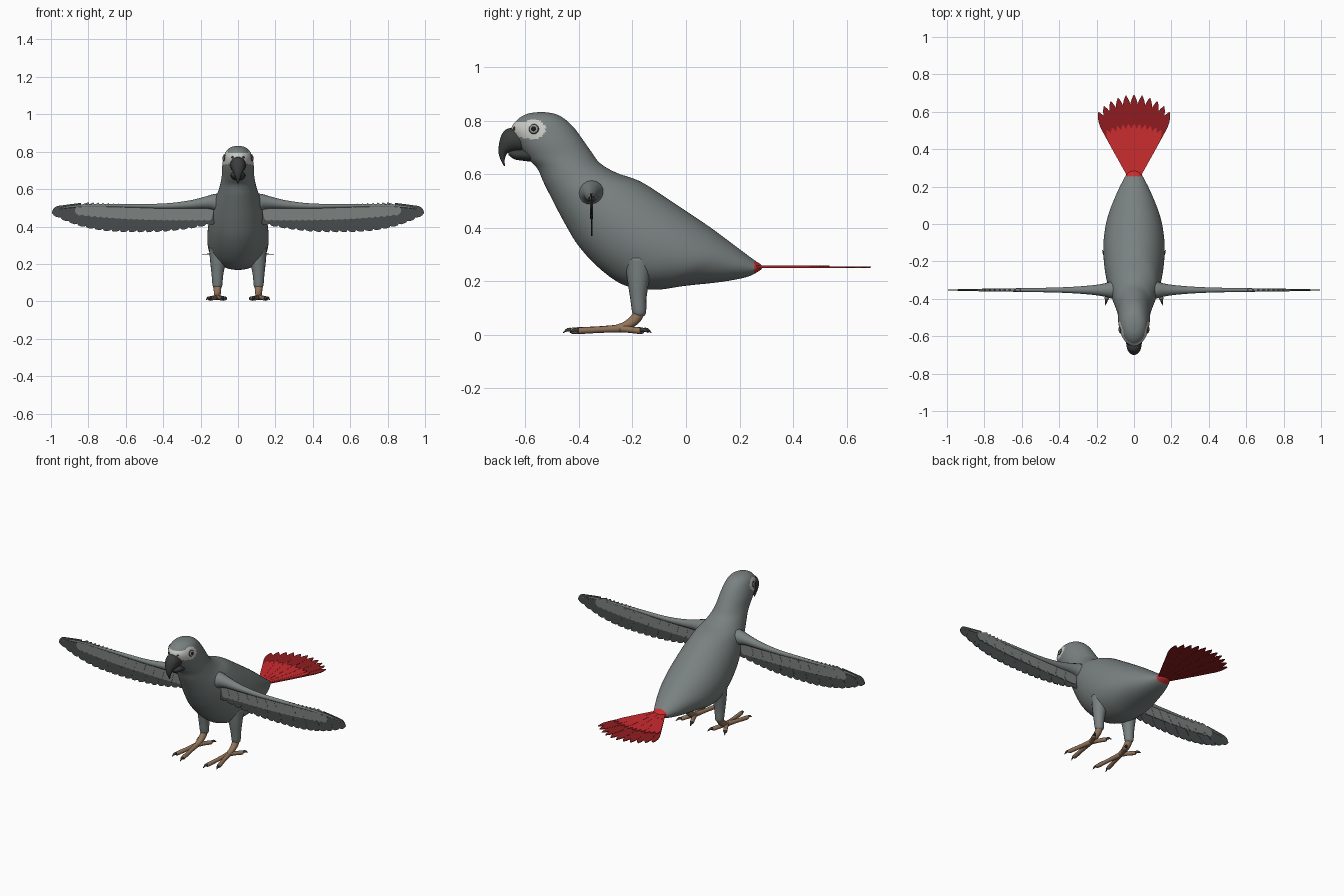
import bpy, bmesh, math
from mathutils import Vector as V
from mathutils.bvhtree import BVHTree

if "Cube" in bpy.data.objects:
    bpy.data.objects.remove(bpy.data.objects["Cube"])


def mat(name, r, g, b):
    m = bpy.data.materials.new(name)
    m.diffuse_color = (r, g, b, 1)
    m.use_nodes = True
    m.node_tree.nodes["Principled BSDF"].inputs["Base Color"].default_value = m.diffuse_color
    return m


GREY = mat("body grey", .19, .22, .215)
COVERT = mat("covert grey", .20, .22, .215)
DARK = mat("flight feather dark grey", .065, .073, .072)
WHITE = mat("face white", .58, .58, .55)
RED = mat("tail red", .60, .025, .028)
DEEP = mat("tail tip deep red", .28, .012, .014)
TAN = mat("foot tan", .29, .175, .105)
BEAK = mat("beak charcoal", .045, .047, .047)
IRIS = mat("iris grey", .30, .31, .29)
BLACK = mat("pupil black", .01, .01, .01)


def finish(name, bm, mats, mirror=False, smooth=True):
    bmesh.ops.recalc_face_normals(bm, faces=bm.faces[:])
    me = bpy.data.meshes.new(name)
    bm.to_mesh(me)
    bm.free()
    ob = bpy.data.objects.new(name, me)
    bpy.context.collection.objects.link(ob)
    for m in mats:
        me.materials.append(m)
    for p in me.polygons:
        p.use_smooth = smooth
    if mirror:
        ob.modifiers.new("mirror", 'MIRROR').use_mirror_merge = False
    return ob


def spline(rows, n):
    """Catmull-Rom through rows of numbers."""
    rows = [V(r) for r in rows]
    out = []
    for i in range(len(rows) - 1):
        a, b, c, d = rows[max(i - 1, 0)], rows[i], rows[i + 1], rows[min(i + 2, len(rows) - 1)]
        for k in range(n):
            t = k / n
            out.append(.5 * (2 * b + (c - a) * t + (2 * a - 5 * b + 4 * c - d) * t * t
                             + (3 * b - a - 3 * c + d) * t ** 3))
    return out + [rows[-1]]


def loft(bm, rings, seg):
    """Skin elliptical rings given as (centre, u, v)."""
    prev, first = None, None
    for c, u, v in rings:
        cur = [bm.verts.new(c + u * math.cos(2 * math.pi * k / seg) + v * math.sin(2 * math.pi * k / seg))
               for k in range(seg)]
        if prev:
            for k in range(seg):
                j = (k + 1) % seg
                bm.faces.new((prev[k], prev[j], cur[j], cur[k]))
        else:
            first = cur
        prev = cur
    bm.faces.new(first)
    bm.faces.new(prev)


def profile_loft(rows, n, seg):
    """Rows: back y, back z, front y, front z, half width."""
    bm = bmesh.new()
    rings = []
    for r in spline(rows, n):
        b, f = V((0, r[0], r[1])), V((0, r[2], r[3]))
        rings.append(((b + f) / 2, (b - f) / 2, V((max(r[4], .0005), 0, 0))))
    loft(bm, rings, seg)
    return bm


def tube(bm, pts, ref, n=5, seg=16):
    """Rows: x, y, z, radius."""
    p = spline(pts, n)
    rings = []
    for i, q in enumerate(p):
        d = (V(p[min(i + 1, len(p) - 1)][:3]) - V(p[max(i - 1, 0)][:3])).normalized()
        u = d.cross(V(ref)).normalized()
        r = max(q[3], .0005)
        rings.append((V(q[:3]), u * r, d.cross(u) * r))
    loft(bm, rings, seg)


def feather(bm, base, tip, half, normal, thick, root=.6):
    """Flat blade with a rounded point."""
    base, tip, n = V(base), V(tip), V(normal)
    ax = tip - base
    s = ax.normalized().cross(n)
    prof = [(0, root), (.35, root + (1 - root) * .5), (.78, 1), (.88, .85), (.95, .5), (1, .08)]
    edge = [base + ax * t + s * w * half for t, w in prof]
    edge += [base + ax * t - s * w * half for t, w in reversed(prof)]
    top = [bm.verts.new(p + n * thick / 2) for p in edge]
    bot = [bm.verts.new(p - n * thick / 2) for p in edge]
    bm.faces.new(top)
    bm.faces.new(bot[::-1])
    for k in range(len(edge)):
        j = (k + 1) % len(edge)
        bm.faces.new((top[k], bot[k], bot[j], top[j]))


# Body and head in one loft, from crown to rump
bm = profile_loft([
    (-.535, .832, -.545, .832, 0), (-.49, .825, -.592, .825, .036), (-.455, .807, -.63, .803, .062),
    (-.42, .775, -.652, .765, .077), (-.39, .735, -.625, .705, .085), (-.355, .685, -.588, .655, .087),
    (-.32, .64, -.555, .62, .094), (-.26, .605, -.53, .565, .107), (-.17, .572, -.497, .50, .128),
    (-.075, .512, -.455, .42, .148), (0, .462, -.40, .33, .16), (.06, .422, -.32, .245, .164),
    (.11, .387, -.23, .185, .158), (.15, .357, -.12, .168, .142), (.19, .327, 0, .183, .115),
    (.23, .297, .13, .197, .082), (.262, .274, .225, .215, .052), (.28, .262, .268, .235, .034),
    (.285, .255, .282, .245, .01)], 10, 96)
for f in bm.faces:
    c = f.calc_center_median()
    patch = ((c.y + .57) / .045) ** 2 + ((c.z - .767) / .037) ** 2 < 1
    cere = c.y < -.595 and .735 < c.z < .795
    f.material_index = 2 if c.y > .255 else 1 if patch or cere else 0
bm.normal_update()
skin = BVHTree.FromBMesh(bm)
finish("body", bm, [GREY, WHITE, RED])

# Hooked upper beak and lower beak
finish("upper_beak", profile_loft([
    (-.59, .69, -.61, .765, .04), (-.61, .685, -.645, .772, .042), (-.632, .685, -.675, .765, .04),
    (-.655, .682, -.692, .738, .033), (-.67, .674, -.70, .698, .022), (-.677, .653, -.697, .665, .012),
    (-.676, .63, -.68, .63, .003)], 5, 24), [BEAK])
finish("lower_beak", profile_loft([
    (-.57, .645, -.58, .70, .04), (-.61, .65, -.62, .695, .037), (-.64, .655, -.648, .69, .028),
    (-.662, .67, -.664, .685, .01)], 5, 24), [BEAK])


# Eyes and nostrils: flattened domes set on the skin
def dome(name, y, z, r, bands, mats):
    hit, nrm, _, _ = skin.ray_cast(V((1, y, z)), V((-1, 0, 0)))
    if nrm.x < 0:
        nrm = -nrm
    bm = bmesh.new()
    bmesh.ops.create_uvsphere(bm, u_segments=24, v_segments=24, radius=r)
    for f in bm.faces:
        c = f.calc_center_median()
        f.material_index = sum(math.hypot(c.x, c.y) < r * b for b in bands)
    rot = nrm.to_track_quat('Z', 'Y')
    for v in bm.verts:
        v.co = hit + rot @ V((v.co.x, v.co.y, v.co.z * .4))
    finish(name, bm, mats, mirror=True)


dome("eyes", -.568, .768, .019, (.82, .45), [BEAK, IRIS, BLACK])
dome("nostrils", -.642, .77, .007, (), [BEAK])

# Wing arms
bm = bmesh.new()
tube(bm, [(.05, -.35, .50, .075), (.11, -.352, .528, .05), (.17, -.353, .528, .033), (.26, -.353, .517, .022),
          (.4, -.353, .509, .014), (.6, -.353, .511, .010), (.8, -.353, .512, .007),
          (.92, -.353, .502, .005), (.97, -.353, .488, .002)], (0, 1, 0))
finish("wing_arms", bm, [GREY], mirror=True)

# Wing flight feathers and coverts
bm, cov = bmesh.new(), bmesh.new()
for i in range(19):
    t = i / 18
    x = .16 + .835 * t
    z = .37 + (.103 * ((t - .4) / .6) ** 3 if t > .4 else .04 * ((.4 - t) / .4) ** 2)
    y = -.353 + .001 * (i % 2)
    feather(bm, (x - .03 - .13 * t * t, y, .502), (x, y, z), .031, (0, 1, 0), .004, .8)
for i in range(22):
    t = i / 21
    x = .17 + .70 * t
    y = -.353 + .001 * (i % 2)
    feather(cov, (x - .02 - .06 * t * t, y, .508), (x, y, .432 + .045 * t ** 3), .026, (0, 1, 0), .011, .9)
finish("flight_feathers", bm, [DARK], mirror=True, smooth=False)
finish("wing_coverts", cov, [COVERT], mirror=True, smooth=False)

# Tail fan: long deep red feathers with red coverts on top
bm, cov = bmesh.new(), bmesh.new()
for i in range(11):
    a = math.radians(-25 + 5 * i)
    d = V((math.sin(a), math.cos(a), 0))
    o = V((0, .19, .252 + .0008 * (i % 2)))
    feather(bm, o + d * .07, o + d * (.50 - .05 * (a / .436) ** 2), .025, (0, 0, 1), .004, .15)
    up = V((0, 0, .004))
    feather(cov, o + d * .07 + up, o + d * .345 + up, .0185, (0, 0, 1), .004, .25)
finish("tail_feathers", bm, [DEEP], smooth=False)
finish("tail_coverts", cov, [RED], smooth=False)

# Legs
bm = bmesh.new()
tube(bm, [(.10, -.175, .28, .055), (.107, -.178, .21, .042), (.11, -.178, .14, .031), (.11, -.175, .085, .026),
          (.11, -.175, .07, .018)], (1, 0, 0))
finish("thighs", bm, [GREY], mirror=True)

# Feet: sloping shank, two toes forward, two back, each with a claw
bm, claws = bmesh.new(), bmesh.new()
tube(bm, [(.11, -.172, .09, .021), (.11, -.19, .058, .020), (.11, -.225, .033, .017), (.11, -.26, .022, .015)],
     (1, 0, 0))
for x, y in ((.145, -.395), (.085, -.42), (.15, -.175), (.075, -.165)):
    a, b = V((.11, -.245, .023)), V((x, y, .015))
    d = (b - a).normalized()
    m = (a + b) / 2
    e, g = b + d * .02, b + d * .04
    tube(bm, [(*a, .015), (*m, .012), (*b, .012), (*(b + d * .008), .006)], (0, 0, 1), 5, 12)
    tube(claws, [(*b, .008), (e.x, e.y, .019, .007), (g.x, g.y, .007, .001)], (0, 0, 1), 4, 10)
finish("feet", bm, [TAN], mirror=True)
finish("claws", claws, [BEAK], mirror=True)
